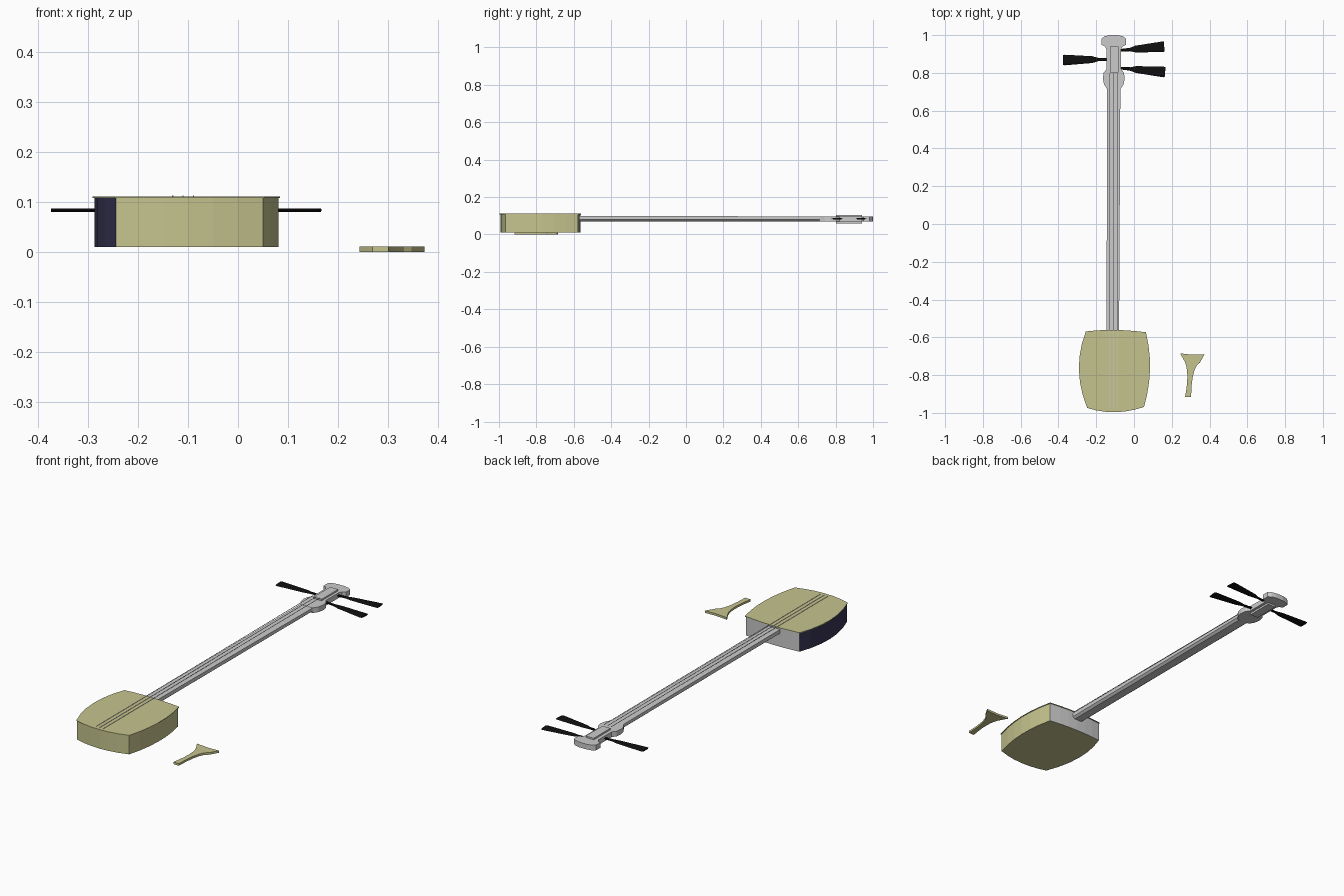
import bpy, bmesh
from mathutils import Vector

if "Cube" in bpy.data.objects:
    bpy.data.objects.remove(bpy.data.objects["Cube"])


def material(name, rgb):
    m = bpy.data.materials.new(name)
    m.diffuse_color = (*rgb, 1)
    m.use_nodes = True
    m.node_tree.nodes["Principled BSDF"].inputs["Base Color"].default_value = m.diffuse_color
    return m


olive = material("olive", (0.56, 0.55, 0.27))
navy = material("navy", (0.04, 0.035, 0.09))
black = material("black", (0.005, 0.005, 0.005))
grey = material("grey", (0.6, 0.6, 0.6))


def loft(name, rings, mats=()):
    """Closed solid through rings of equal point count."""
    bm = bmesh.new()
    vs = [[bm.verts.new(p) for p in r] for r in rings]
    n = len(rings[0])
    for a, b in zip(vs, vs[1:]):
        for i in range(n):
            j = (i + 1) % n
            bm.faces.new((a[i], a[j], b[j], b[i]))
    bm.faces.new(vs[0][::-1])
    bm.faces.new(vs[-1])
    bmesh.ops.recalc_face_normals(bm, faces=bm.faces)
    me = bpy.data.meshes.new(name)
    bm.to_mesh(me)
    bm.free()
    ob = bpy.data.objects.new(name, me)
    bpy.context.collection.objects.link(ob)
    for m in mats:
        me.materials.append(m)
    return ob


def prism(name, outline, z0, z1, mats=()):
    return loft(name, [[(x, y, z) for x, y in outline] for z in (z0, z1)], mats)


def arc(a, mid, b, steps=6):
    """Curve from a through mid towards b, leaving out b."""
    a, mid, b = Vector(a), Vector(mid), Vector(b)
    c = 2 * mid - (a + b) / 2
    return [tuple(a * (1 - t) ** 2 + 2 * c * t * (1 - t) + b * t * t)
            for t in (i / steps for i in range(steps))]


# Drum body: four bowed sides, with differently coloured left and back panels
bl, br, tr, tl = (-0.245, -0.97), (0.05, -0.965), (0.06, -0.577), (-0.252, -0.573)
outline = (arc(bl, (-0.1, -0.992), br) + arc(br, (0.081, -0.77), tr)
           + arc(tr, (-0.105, -0.565), tl) + arc(tl, (-0.288, -0.77), bl))
body = prism("drum_body", outline, 0.01, 0.108, (olive, navy, grey))
for f in body.data.polygons:
    side = (f.index // 6) if f.index < 24 else 0
    f.material_index = {2: 2, 3: 1}.get(side, 0)

# Skin stretched over the top, slightly overhanging at the corners
c = Vector((-0.102, -0.775))
skin = [tuple(c + (Vector(p) - c) * 1.02) for p in outline]
prism("drum_skin", skin, 0.108, 0.111, (olive,))


# Neck with chamfered lower edges, widening slightly towards the head
def neck_section(y, x0, x1, top):
    return [(x0, y, top), (x0, y, 0.08), (x0 + 0.012, y, 0.07),
            (x1 - 0.012, y, 0.07), (x1, y, 0.08), (x1, y, top)]


loft("neck", [neck_section(-0.58, -0.145, -0.079, 0.1),
              neck_section(0.76, -0.143, -0.072, 0.096)])

# Head: mirrored half profile of offsets from its centre line
half = [(0.036, 0.715), (0.052, 0.74), (0.058, 0.77), (0.054, 0.8), (0.039, 0.82),
        (0.039, 0.925), (0.046, 0.94), (0.064, 0.948), (0.064, 0.982),
        (0.048, 0.994), (0.022, 1.0)]
cx = -0.107
head = [(cx + x, y) for x, y in half] + [(cx - x, y) for x, y in reversed(half)]
prism("head", head, 0.07, 0.097)

# Peg box running through the head
prism("peg_box", [(-0.128, 0.803), (-0.082, 0.803), (-0.082, 0.94), (-0.128, 0.94)],
      0.06, 0.105)

# Tuning pegs: thin stem, flared flat handle
pegs = [("left_peg", (-0.11, 0.872), (-0.375, 0.868)),
        ("upper_right_peg", (-0.1, 0.917), (0.16, 0.939)),
        ("lower_right_peg", (-0.1, 0.828), (0.165, 0.804))]
for name, a, b in pegs:
    a, b = Vector(a), Vector(b)
    d = b - a
    n = Vector((-d.y, d.x)).normalized()
    rings = []
    for t, w in ((0, 0.006), (0.3, 0.009), (0.42, 0.018), (0.97, 0.028), (1, 0.026)):
        p = a + d * t
        ring = []
        for s, h in ((-1, 0), (-0.6, -1), (0.6, -1), (1, 0), (0.6, 1), (-0.6, 1)):
            q = p + n * w * s
            ring.append((q.x, q.y, 0.084 + 0.0035 * h))
        rings.append(ring)
    loft(name, rings, (black,))

# Three strings
for i, x in enumerate((-0.131, -0.11, -0.089)):
    ring = ((-1, -1), (1, -1), (1, 1), (-1, 1))
    loft(f"string_{i + 1}", [[(x + 0.0012 * u, y, 0.1122 + 0.0008 * v) for u, v in ring]
                             for y in (-0.98, 0.8)])

# Plectrum lying beside the drum
plectrum = (arc((0.302, -0.917), (0.315, -0.79), (0.348, -0.735), 5)
            + [(0.348, -0.735), (0.374, -0.69), (0.31, -0.692), (0.244, -0.685)]
            + arc((0.258, -0.71), (0.282, -0.79), (0.27, -0.917), 7)
            + [(0.27, -0.917)])
prism("plectrum", plectrum, 0.0, 0.011, (olive,))
